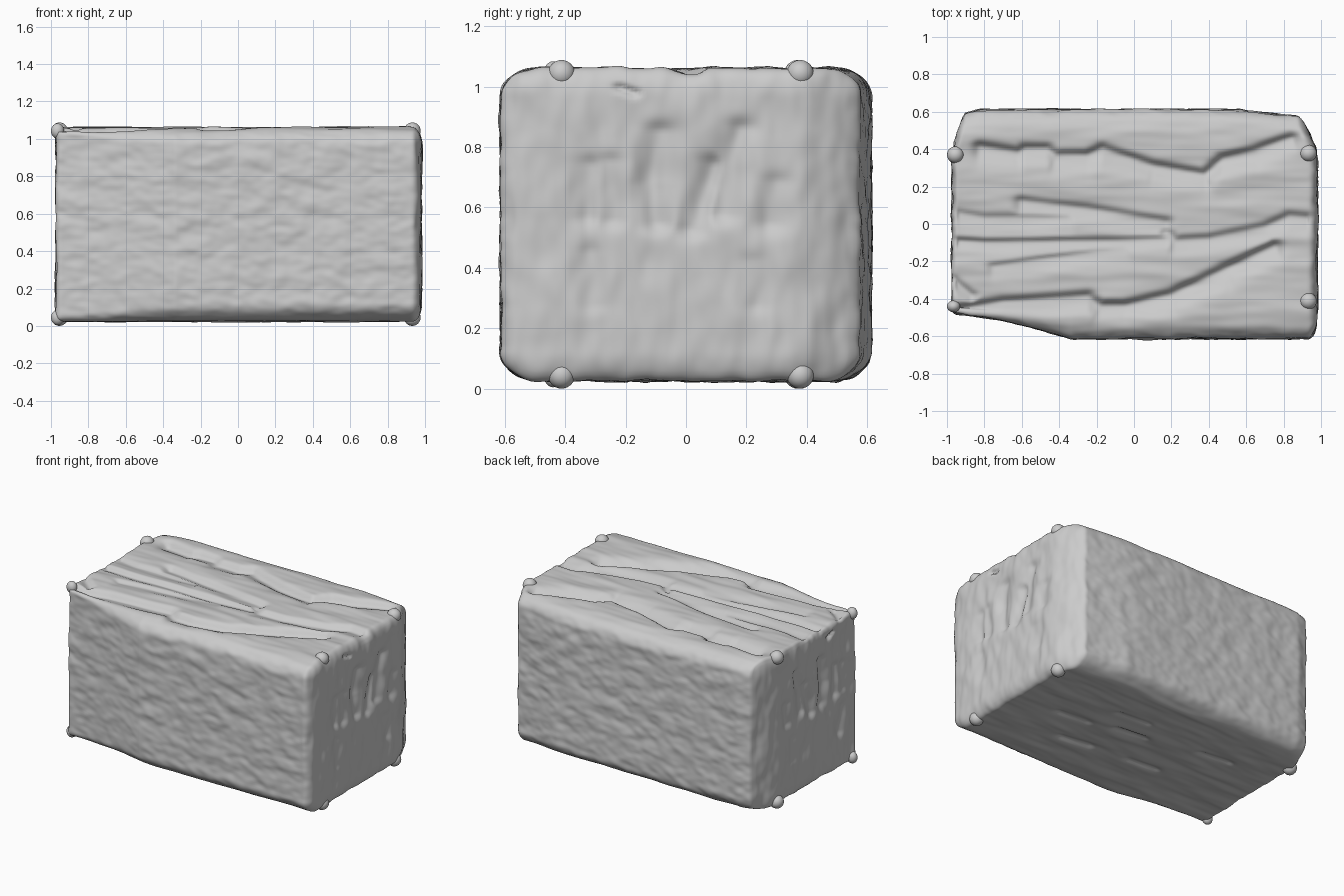
import bpy, bmesh, math
from mathutils import Vector, noise

if "Cube" in bpy.data.objects:
    bpy.data.objects.remove(bpy.data.objects["Cube"])

N = (150, 96, 84)                       # lattice cells along x, y, z
HALF = Vector((0.98, 0.612, 0.52))
MID_Z = 0.544

# Crack paths: top and bottom in (x, y), ends in (y, z), with depth and width
TOP = [
    (0.042, 0.028, [(-.82, .43), (-.62, .40), (-.58, .42), (-.47, .42), (-.42, .385), (-.25, .385),
                    (-.17, .42), (.1, .33), (.38, .28), (.48, .37), (.65, .41), (.84, .48)]),
    (0.020, 0.024, [(-.97, .08), (-.8, .05), (-.35, .06)]),
    (0.030, 0.026, [(-.6, .14), (-.25, .10), (.17, .03)]),
    (0.030, 0.026, [(.17, -.02), (.22, -.07), (.4, -.06), (.7, 0), (.83, .06), (.95, .05)]),
    (0.028, 0.020, [(-1, -.07), (-.8, -.08), (-.4, -.075), (-.1, -.07), (.17, -.06)]),
    (0.045, 0.030, [(-1, -.45), (-.7, -.4), (-.25, -.37), (-.18, -.42), (-.05, -.42), (.2, -.36),
                    (.5, -.22), (.75, -.1)]),
    (0.018, 0.022, [(-.75, -.21), (-.35, -.15), (-.05, -.1)]),
    (0.025, 0.022, [(-.97, -.28), (-.87, -.36)]),
]
END = [
    (0.018, 0.032, [(-.32, .74), (-.33, .57)]),
    (0.018, 0.030, [(-.25, .75), (-.25, .56)]),
    (0.026, 0.034, [(-.09, .85), (-.12, .68), (-.10, .55)]),
    (0.026, 0.034, [(.09, .74), (.06, .64), (.02, .53)]),
    (0.022, 0.034, [(.18, .86), (.14, .74), (.12, .58)]),
    (0.018, 0.034, [(.30, .68), (.28, .55)]),
    (0.010, 0.030, [(-.32, .45), (-.30, .28)]),
    (0.010, 0.030, [(.22, .42), (.23, .28)]),
    (0.022, 0.012, [(-.22, 1.0), (-.17, .98)]),
]
BOTTOM = [(0.014, 0.026, [(x, y), (x + .2, y - .02)])
          for x, y in ((-.6, .2), (-.3, -.15), (0, .1), (.2, -.2), (.1, .25), (.4, .02))]


def groove(cracks, a, b, front=1.0, back=1.0, shift=0.0):
    """Deepest cut at (a, b), with its own width on either side."""
    cut = 0
    b += shift
    for depth, width, pts in cracks:
        for (x0, y0), (x1, y1) in zip(pts, pts[1:]):
            if not (min(x0, x1) - .15 < a < max(x0, x1) + .15
                    and min(y0, y1) - .15 < b < max(y0, y1) + .15):
                continue
            ex, ey = x1 - x0, y1 - y0
            t = min(1, max(0, ((a - x0) * ex + (b - y0) * ey) / (ex * ex + ey * ey)))
            dx, dy = a - x0 - t * ex, b - y0 - t * ey
            w = width * (back if dy > 0 else front)
            cut = max(cut, depth * math.exp(-(dx * dx / width ** 2 / 2 + dy * dy / w ** 2)))
    return cut


def rough(p, fx, fy, fz):
    q = Vector((p.x * fx, p.y * fy, p.z * fz))
    return noise.noise(q) + 0.5 * noise.noise(q * 2.1 + Vector((5, 3, 1)))


def smooth(t):
    t = min(1, max(0, t))
    return t * t * (3 - 2 * t)


def stone_point(idx):
    u = [2 * i / n - 1 for i, n in zip(idx, N)]
    p = Vector([c * h for c, h in zip(u, HALF)])
    # Rounded box, sharper towards the chipped front left corner
    sharp = smooth((-p.x - .3) / .7) * smooth((-p.y + .1) / .5)
    r = Vector((.055 if p.x > 0 else .03, .13 - .095 * sharp, .10 - .065 * sharp))
    inner = Vector([min(h - q, max(q - h, c)) for c, h, q in zip(p, HALF, r)])
    d = Vector([(c - i) / q for c, i, q in zip(p, inner, r)]).normalized()
    p = inner + Vector([c * q for c, q in zip(d, r)])
    n = Vector([c / q for c, q in zip(d, r)]).normalized()
    # Plan outline: tapered front left and broadly rounded back corners
    x, y = p.x, p.y
    if y < 0:
        s = min(1, max(0, (-x - .34) / .64))
        p.y *= 1 - .22 * (1 - (1 - s) ** 1.5)
    else:
        p.y *= 1 - .06 * smooth((x - .45) / .55) - .04 * smooth((-x - .85) / .13)
        corner = smooth((y - .36) / .26)
        p.x -= .065 * corner * smooth((x - .5) / .5) - .05 * corner * smooth((-x - .6) / .4)
    p.x += .004
    p.z += MID_Z
    # Surface grain for each direction plus the cracks
    wx, wy, wz = n.x ** 2, n.y ** 2, n.z ** 2
    h = wy * (.008 * rough(p, 8, 8, 13) + .004 * noise.noise(p * 3))
    h += wz * (.009 * rough(p, 2.2, 11, 3) - .002)
    h += wx * (.010 * rough(p, 3, 11, 5) - .003)
    if n.z > .3:
        h -= wz * groove(TOP, p.x, p.y, 2.6, 0.9, .018)
    elif n.z < -.3:
        h -= wz * groove(BOTTOM, p.x, p.y)
    if abs(n.x) > .3:
        h -= wx * groove(END, p.y, p.z)
    return p + n * h


# Stone block: the six faces of a shared lattice
bm = bmesh.new()
verts = {}


def vert(idx):
    if idx not in verts:
        verts[idx] = bm.verts.new(stone_point(idx))
    return verts[idx]


for axis in range(3):
    b, c = (axis + 1) % 3, (axis + 2) % 3
    for level in (0, N[axis]):
        for i in range(N[b]):
            for j in range(N[c]):
                quad = []
                for di, dj in ((0, 0), (1, 0), (1, 1), (0, 1)):
                    idx = [0, 0, 0]
                    idx[axis], idx[b], idx[c] = level, i + di, j + dj
                    quad.append(vert(tuple(idx)))
                bm.faces.new(quad if level else quad[::-1])


def finish(bm, name):
    for f in bm.faces:
        f.smooth = True
    mesh = bpy.data.meshes.new(name)
    bm.to_mesh(mesh)
    bm.free()
    ob = bpy.data.objects.new(name, mesh)
    bpy.context.collection.objects.link(ob)


finish(bm, "stone_block")

# Small rounded knobs at the top and bottom corners
for side, z in (("top", 1.043), ("bottom", .045)):
    for i, (x, y) in enumerate(((-.955, .37), (.932, .378), (.932, -.412), (-.965, -.44))):
        kb = bmesh.new()
        bmesh.ops.create_icosphere(kb, subdivisions=3, radius=.045)
        if i == 3:
            bmesh.ops.scale(kb, verts=kb.verts, vec=(.78, .7, .9))
        bmesh.ops.translate(kb, verts=kb.verts, vec=(x, y, z))
        finish(kb, f"{side}_knob_{i + 1}")
